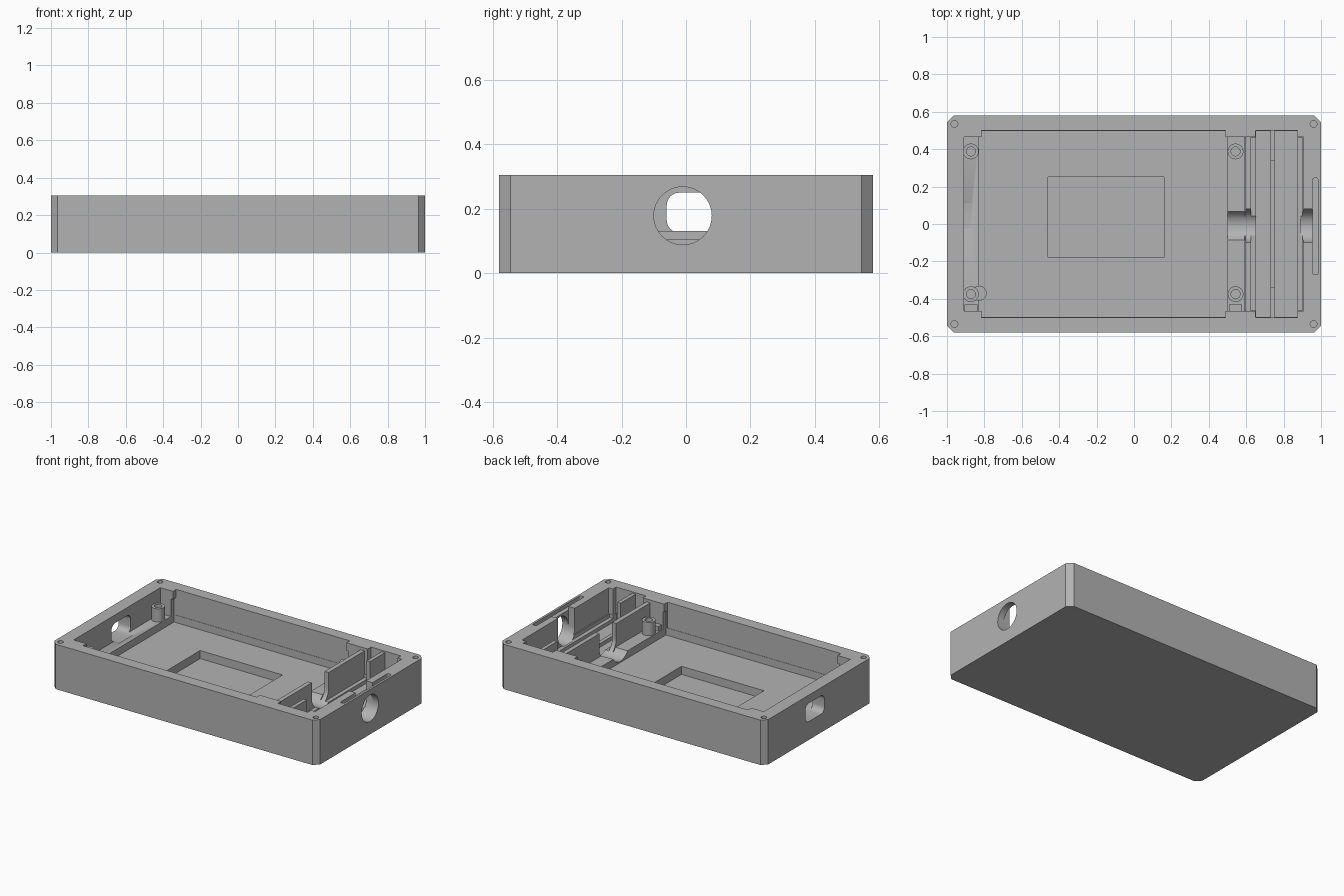
import bpy, bmesh, math
from mathutils import Vector

old = bpy.data.objects.get("Cube")
if old:
    bpy.data.objects.remove(old)

grey = bpy.data.materials.new("plain_grey")
grey.use_nodes = True
grey.diffuse_color = (0.45, 0.45, 0.45, 1)
grey.node_tree.nodes["Principled BSDF"].inputs["Base Color"].default_value = grey.diffuse_color


def prism(name, outline, start, end, axis="z"):
    """Extrude a 2D outline along z, or a (y, z) outline along x."""
    bm = bmesh.new()
    place = (lambda a, b: (a, b, start)) if axis == "z" else (lambda a, b: (start, a, b))
    face = bm.faces.new([bm.verts.new(place(a, b)) for a, b in outline])
    new = bmesh.ops.extrude_face_region(bm, geom=[face])["geom"]
    shift = Vector((0, 0, end - start)) if axis == "z" else Vector((end - start, 0, 0))
    bmesh.ops.translate(bm, vec=shift, verts=[v for v in new if isinstance(v, bmesh.types.BMVert)])
    bmesh.ops.recalc_face_normals(bm, faces=bm.faces[:])
    mesh = bpy.data.meshes.new(name)
    bm.to_mesh(mesh)
    bm.free()
    mesh.materials.append(grey)
    obj = bpy.data.objects.new(name, mesh)
    bpy.context.collection.objects.link(obj)
    return obj


def rect(x0, x1, y0, y1):
    return [(x0, y0), (x1, y0), (x1, y1), (x0, y1)]


def box(name, x, y, z):
    return prism(name, rect(*x, *y), *z)


def circle(cx, cy, r, n=32):
    return [(cx + r * math.cos(math.tau * i / n), cy + r * math.sin(math.tau * i / n)) for i in range(n)]


def rounded(x0, x1, y0, y1, r, n=6):
    pts = []
    for k, (cx, cy) in enumerate(rect(x0 + r, x1 - r, y0 + r, y1 - r)):
        for i in range(n + 1):
            a = math.pi + (k + i / n) * math.pi / 2
            pts.append((cx + r * math.cos(a), cy + r * math.sin(a)))
    return pts


def cut(target, cutter):
    mod = target.modifiers.new("cut", "BOOLEAN")
    mod.operation = "DIFFERENCE"
    mod.solver = "EXACT"
    mod.object = cutter
    bpy.context.view_layer.objects.active = target
    bpy.ops.object.modifier_apply(modifier=mod.name)
    bpy.data.objects.remove(cutter)


TOP, LEDGE, FLOOR, STEP, OVER = 0.305, 0.13, 0.08, 0.105, 0.4
PORT = (-0.01, 0.178)

# Outer case with chamfered corners
c = 0.035
half = [(1, 0.58 - c), (1 - c, 0.58), (c - 1, 0.58), (-1, 0.58 - c)]
case = prism("case", half + [(x, -y) for x, y in reversed(half)], 0, TOP)

# Stepped cavity down to the ledges
side = [(0.907, 0.465), (0.875, 0.465), (0.875, 0.5), (0.65, 0.5), (0.65, 0.465),
        (0.49, 0.465), (0.49, 0.5), (-0.815, 0.5), (-0.815, 0.465), (-0.91, 0.465)]
cut(case, prism("cavity", side + [(x, -y) for x, y in reversed(side)], LEDGE, OVER))

# Main floor, end compartment, its two grooves and the central pocket
for x, y, z in [((-0.83, 0.5), (-0.498, 0.498), FLOOR),
                ((0.59, 0.9), (-0.463, 0.463), STEP),
                ((0.652, 0.73), (-0.498, 0.498), FLOOR),
                ((0.755, 0.873), (-0.498, 0.498), FLOOR),
                ((-0.46, 0.16), (-0.18, 0.25), 0.025)]:
    cut(case, box("recess", x, y, (z, 0.25)))

# Round port, open saddle behind it, and cable cradle
cut(case, prism("port", circle(*PORT, 0.09), 0.89, 1.1, "x"))
cut(case, box("saddle", (0.89, 0.955), (-0.1, 0.08), (0.178, OVER)))
cut(case, prism("cradle", circle(*PORT, 0.09), 0.48, 0.66, "x"))

# Rounded window in the opposite end
cut(case, prism("window", rounded(-0.06, 0.147, 0.125, 0.25, 0.04), -1.1, -0.87, "x"))

# Rim slot and corner screw holes
cut(case, prism("rim_slot", rounded(0.955, 0.985, -0.27, 0.245, 0.01), 0.28, OVER))
for sx in (-1, 1):
    for sy in (-1, 1):
        cut(case, prism("screw_hole", circle(sx * 0.96, sy * 0.535, 0.018, 20), 0.15, OVER))

# Tall partition with a U-shaped notch
partition = box("partition", (0.595, 0.625), (-0.48, 0.48), (0.07, 0.285))
cut(partition, prism("notch", circle(*PORT, 0.09), 0.5, 0.7, "x"))
cut(partition, box("notch_top", (0.5, 0.7), (-0.1, 0.08), (0.178, OVER)))

# Guide ribs beside the grooves
ribs = []
for sy, name in ((-1, "front_rib"), (1, "back_rib")):
    y = sorted((sy * 0.34, sy * 0.51))
    ribs.append(box(name, (0.73, 0.755), y, (0.07, 0.295)))

# Screw posts with blind holes, and small stop blocks
posts = []
for x, y in [(-0.872, 0.388), (0.543, 0.388), (-0.872, -0.375), (0.543, -0.375)]:
    post = prism("screw_post", circle(x, y, 0.042), 0.07, 0.22)
    cut(post, prism("post_hole", circle(x, y, 0.024), 0.14, OVER))
    posts.append(post)
    if y < 0:
        box("stop_block", (x - 0.035, x + 0.035), (-0.47, -0.43), (0.1, 0.16))
prop = prism("support_post", circle(-0.828, -0.37, 0.04), 0.07, 0.14)

# Smooth the round walls, keep the edges crisp
bpy.ops.object.select_all(action="DESELECT")
for obj in [case, partition, prop] + posts:
    obj.select_set(True)
bpy.context.view_layer.objects.active = case
bpy.ops.object.shade_smooth_by_angle(angle=math.radians(25))
